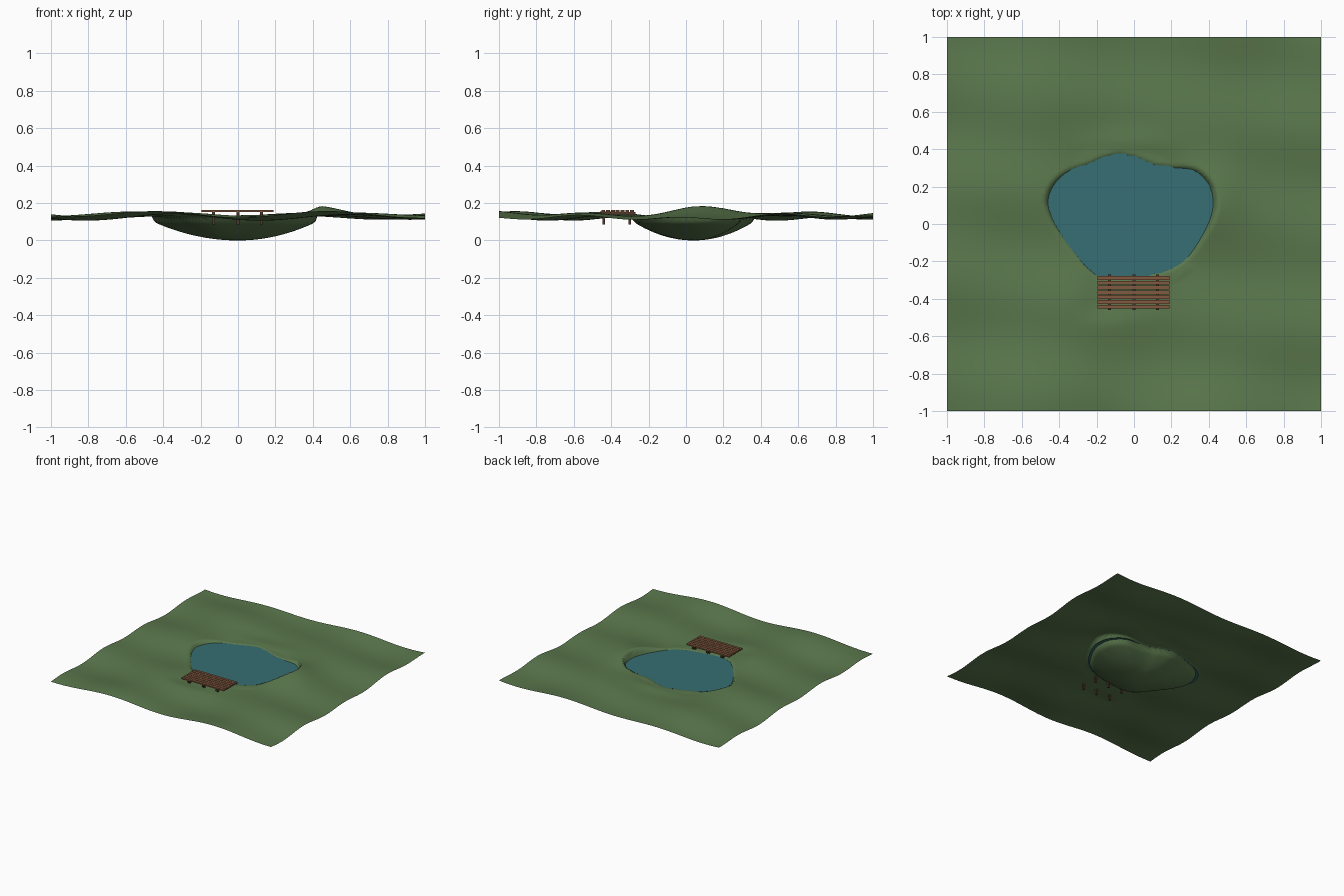
import bpy, bmesh, math
from math import sin, cos, exp

if "Cube" in bpy.data.objects:
    bpy.data.objects.remove(bpy.data.objects["Cube"])

WATER_Z = 0.125
CX, CY = 0.0, 0.04

# Shoreline as seen from above
SHORE = [(0.43, 0.08), (0.42, 0.19), (0.38, 0.25), (0.32, 0.29), (0.2, 0.30),
         (0.1, 0.315), (0.0, 0.355), (-0.08, 0.37), (-0.17, 0.35), (-0.25, 0.315),
         (-0.37, 0.27), (-0.44, 0.2), (-0.465, 0.12), (-0.44, 0.03), (-0.39, -0.05),
         (-0.32, -0.14), (-0.25, -0.23), (-0.19, -0.275), (0.0, -0.28), (0.1, -0.265),
         (0.2, -0.235), (0.29, -0.17), (0.36, -0.08), (0.405, 0.0)]
POLAR = sorted((math.atan2(y - CY, x - CX) % math.tau, math.hypot(x - CX, y - CY))
               for x, y in SHORE)


def shore_radius(a):
    """Smooth radius of the shoreline at an angle (cyclic Hermite interpolation)."""
    a %= math.tau
    n = len(POLAR)
    i = max((k for k in range(n) if POLAR[k][0] <= a), default=-1)

    def pt(k):
        return POLAR[k % n][0] + math.tau * (k // n), POLAR[k % n][1]
    (a0, r0), (a1, r1), (a2, r2), (a3, r3) = (pt(i + d) for d in (-1, 0, 1, 2))
    w = a2 - a1
    t = (a - a1) / w
    m1, m2 = (r2 - r0) / (a2 - a0) * w, (r3 - r1) / (a3 - a1) * w
    return ((2*t**3 - 3*t**2 + 1) * r1 + (t**3 - 2*t**2 + t) * m1
            + (3*t**2 - 2*t**3) * r2 + (t**3 - t**2) * m2)


def ground_height(x, y):
    h = 0.132 - 0.012 * cos(7 * x + 0.8 * sin(3 * y))
    h += 0.009 * cos(11.8 * (y + 0.45) + 1.5 * x) + 0.006 * sin(5 * (x - y))
    # raised bank right of and behind the pond
    h += 0.030 * exp(-((x - 0.42) / 0.16)**2 - ((y - 0.14) / 0.2)**2)
    h += 0.022 * exp(-((x + 0.05) / 0.25)**2 - ((y - 0.42) / 0.09)**2)
    # level ground under the jetty
    k = exp(-(x / 0.26)**4 - ((y + 0.37) / 0.14)**4)
    h = h * (1 - k) + 0.129 * k
    # bowl of the pond
    r = math.hypot(x - CX, y - CY)
    if r < 0.65:
        q = r / shore_radius(math.atan2(y - CY, x - CX))
        if q < 1.2:
            h = max(h, WATER_Z + 0.004)
        if q < 1.03:
            bowl = 0.105 * q * q
            t = min(max((q - 0.95) / 0.08, 0), 1)
            h = bowl + (h - bowl) * t * t * (3 - 2 * t)
    return h


def material(name, rgb):
    m = bpy.data.materials.new(name)
    m.diffuse_color = (*rgb, 1)
    m.use_nodes = True
    m.node_tree.nodes["Principled BSDF"].inputs["Base Color"].default_value = m.diffuse_color
    return m


grass = material("grass green", (0.105, 0.19, 0.075))
teal = material("water teal", (0.037, 0.156, 0.172))
wood = material("plank brown", (0.22, 0.10, 0.05))
dark = material("dark timber", (0.085, 0.04, 0.022))


def finish(name, bm, mat, smooth=False):
    me = bpy.data.meshes.new(name)
    bm.to_mesh(me)
    bm.free()
    me.materials.append(mat)
    for p in me.polygons:
        p.use_smooth = smooth
    ob = bpy.data.objects.new(name, me)
    bpy.context.collection.objects.link(ob)
    return ob


def box(bm, x0, x1, y0, y1, z0, z1):
    vs = bmesh.ops.create_cube(bm, size=1)["verts"]
    for v in vs:
        v.co = (x1 if v.co.x > 0 else x0, y1 if v.co.y > 0 else y0,
                z1 if v.co.z > 0 else z0)


# Rolling ground with the pond bowl
bm = bmesh.new()
bmesh.ops.create_grid(bm, x_segments=120, y_segments=120, size=1)
for v in bm.verts:
    v.co.z = ground_height(v.co.x, v.co.y)
finish("ground", bm, grass, True)

# Flat water surface, tucked slightly under the banks
bm = bmesh.new()
ring = []
for i in range(96):
    a = math.tau * i / 96
    r = shore_radius(a) * 1.04
    ring.append(bm.verts.new((CX + r * cos(a), CY + r * sin(a), WATER_Z)))
bm.faces.new(ring)
finish("water", bm, teal)

# Jetty planks
bm = bmesh.new()
for i in range(7):
    y = -0.453 + i * 0.0257
    box(bm, -0.195, 0.19, y, y + 0.021, 0.153, 0.164)
finish("jetty_planks", bm, wood)

# Jetty joists and posts
joists, posts = bmesh.new(), bmesh.new()
for x in (-0.13, 0.0, 0.125):
    box(joists, x - 0.008, x + 0.008, -0.459, -0.271, 0.139, 0.153)
    for y in (-0.44, -0.30):
        box(posts, x - 0.007, x + 0.007, y - 0.007, y + 0.007, 0.085, 0.153)
finish("jetty_joists", joists, dark)
finish("jetty_posts", posts, dark)
